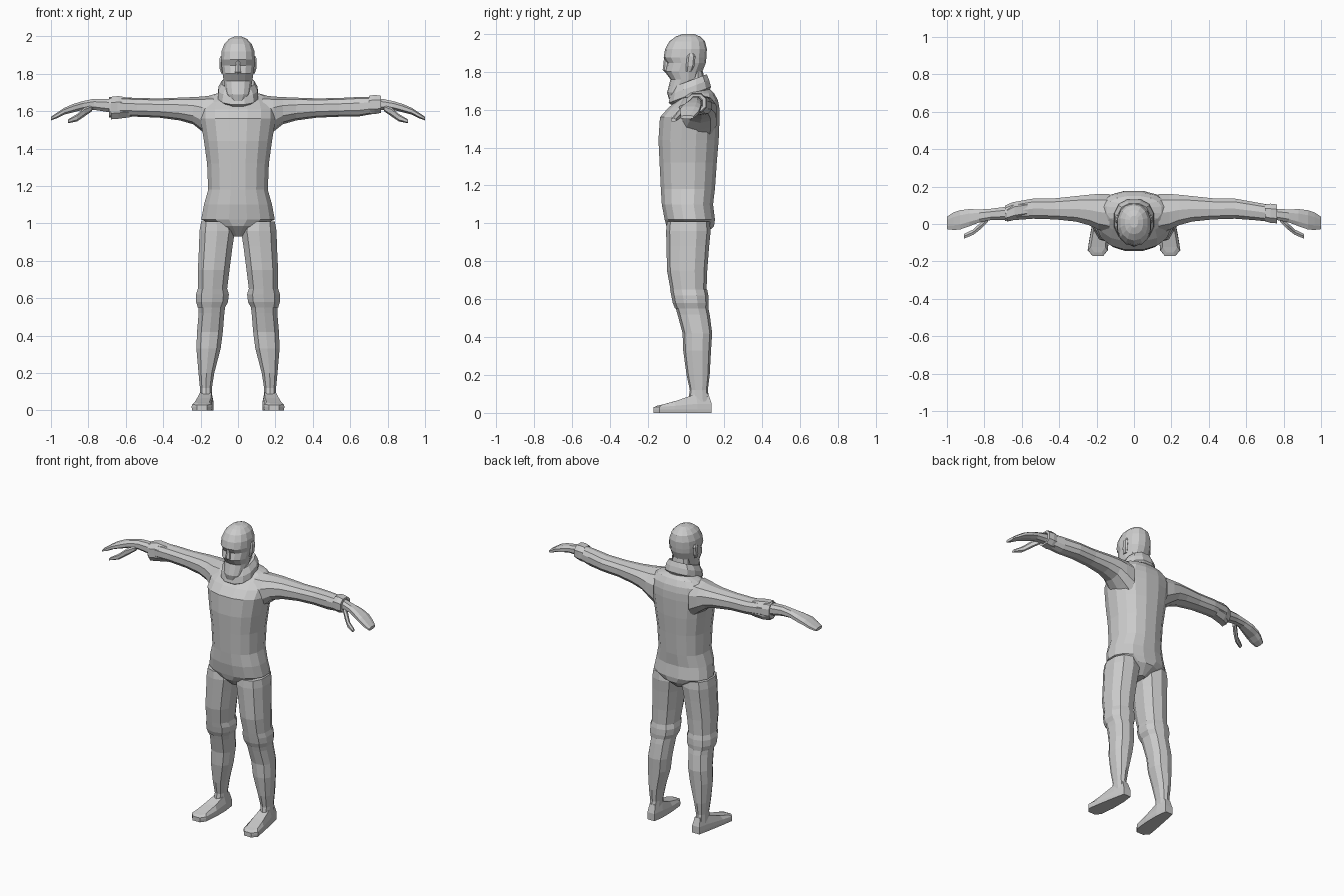
import bpy, bmesh, math

grey = bpy.data.materials.new("plain grey")
grey.diffuse_color = (0.6, 0.6, 0.6, 1)


def finish(name, bm, mirror=False):
    bmesh.ops.recalc_face_normals(bm, faces=bm.faces)
    mesh = bpy.data.meshes.new(name)
    bm.to_mesh(mesh)
    bm.free()
    mesh.materials.append(grey)
    obj = bpy.data.objects.new(name, mesh)
    bpy.context.collection.objects.link(obj)
    if mirror:
        obj.modifiers.new("Mirror", 'MIRROR').use_mirror_merge = False
    return obj


def loft(name, rings, axis='z', n=12, power=2.4, tilt=0.0, side=1, caps=(True, True), mirror=False):
    """Rings are (position along axis, low/high of first cross axis, low/high of second)."""
    bm = bmesh.new()
    loops = []
    for t, a0, a1, b0, b1 in rings:
        loop = []
        for i in range(n):
            ang = 2 * math.pi * (i + 0.5) / n
            c, s = math.cos(ang), math.sin(ang)
            a = (a0 + a1) / 2 + (a1 - a0) / 2 * math.copysign(abs(c) ** (2 / power), c)
            b = (b0 + b1) / 2 + (b1 - b0) / 2 * math.copysign(abs(s) ** (2 / power), s)
            co = (a, b, t + tilt * b) if axis == 'z' else (side * t, a, b)
            loop.append(bm.verts.new(co))
        loops.append(loop)
    for lo, hi in zip(loops, loops[1:]):
        for i in range(n):
            j = (i + 1) % n
            bm.faces.new((lo[i], lo[j], hi[j], hi[i]))
    if caps[0]:
        bm.faces.new(loops[0])
    if caps[1]:
        bm.faces.new(loops[-1])
    return finish(name, bm, mirror)


def upright(rows):
    """Centred rings from (z, half width, front y, back y)."""
    return [(z, -w, w, f, b) for z, w, f, b in rows]


# Torso with hips and sloping shoulders
loft("torso", upright([
    (0.93, 0.03, -0.05, 0.09), (0.985, 0.12, -0.105, 0.15), (1.02, 0.2, -0.115, 0.155),
    (1.10, 0.185, -0.13, 0.145), (1.18, 0.162, -0.135, 0.155), (1.32, 0.168, -0.142, 0.165),
    (1.44, 0.185, -0.148, 0.175), (1.56, 0.205, -0.14, 0.18), (1.61, 0.205, -0.095, 0.178),
    (1.65, 0.19, -0.045, 0.17), (1.685, 0.15, 0.0, 0.15), (1.705, 0.07, 0.02, 0.13)]),
    n=16, power=2.3)

# Legs
loft("leg", [
    (0.06, 0.14, 0.205, 0.01, 0.125), (0.12, 0.138, 0.205, 0.02, 0.115),
    (0.2, 0.125, 0.213, 0.003, 0.125), (0.33, 0.09, 0.225, -0.015, 0.132),
    (0.42, 0.078, 0.222, -0.018, 0.138), (0.52, 0.07, 0.213, -0.045, 0.125),
    (0.58, 0.062, 0.215, -0.062, 0.112), (0.64, 0.056, 0.217, -0.08, 0.108),
    (0.75, 0.042, 0.218, -0.1, 0.112), (0.88, 0.025, 0.212, -0.103, 0.122),
    (0.96, 0.012, 0.21, -0.105, 0.13), (1.01, 0.03, 0.2, -0.1, 0.125)],
    n=10, mirror=True, caps=(False, True))

# Knee bands
loft("knee_band", [
    (0.55, 0.066, 0.218, -0.058, 0.118), (0.58, 0.05, 0.228, -0.07, 0.12),
    (0.62, 0.045, 0.228, -0.078, 0.118), (0.65, 0.054, 0.219, -0.084, 0.112)],
    n=10, mirror=True, caps=(False, False))


# Feet: outline of the sole raised in steps, tapering toward the ankle
def foot():
    outline = [(0.14, 0.135), (0.195, 0.135), (0.212, 0.06), (0.235, -0.06), (0.248, -0.14),
               (0.22, -0.172), (0.165, -0.172), (0.14, -0.14), (0.13, -0.04), (0.13, 0.06)]
    bm = bmesh.new()
    loops = []
    for level in range(4):
        loop = []
        for x, y in outline:
            toe = min(max((0.04 - y) / 0.21, 0), 1)
            top = 0.1 - 0.062 * toe ** 0.7
            z = (0, 0.018, 0.3 * top + 0.018, top)[level]
            k = (0.96, 1.0, 0.97, 0.72)[level]
            cx = 0.172 + 0.02 * toe
            loop.append(bm.verts.new((cx + (x - cx) * k, y if level < 3 else y * 0.88, z)))
        loops.append(loop)
    for lo, hi in zip(loops, loops[1:]):
        for i in range(10):
            j = (i + 1) % 10
            bm.faces.new((lo[i], lo[j], hi[j], hi[i]))
    bm.faces.new(loops[0])
    # top strips across the foot
    top = loops[-1]
    for a, b in ((0, 1), (9, 2), (8, 3), (7, 4)):
        c, d = {0: (2, 9), 9: (3, 8), 8: (4, 7), 7: (5, 6)}[a]
        bm.faces.new((top[a], top[b], top[c], top[d]))
    finish("foot", bm, True)


foot()

# Arms: the sleeve is shorter on one side
sleeve = [
    (0.13, -0.05, 0.165, 1.44, 1.685), (0.19, -0.035, 0.165, 1.49, 1.678),
    (0.24, -0.01, 0.16, 1.53, 1.675), (0.31, 0.01, 0.152, 1.55, 1.672),
    (0.42, 0.022, 0.14, 1.565, 1.668), (0.54, 0.026, 0.138, 1.57, 1.67),
    (0.65, 0.018, 0.118, 1.572, 1.676)]
for side, label in ((1, "left"), (-1, "right")):
    end = [(0.75, 0.008, 0.1, 1.59, 1.675)] if side == 1 else [(0.69, 0.015, 0.1, 1.565, 1.675)]
    loft(label + "_sleeve", sleeve + end, 'x', 10, side=side, caps=(False, True))
    # Cuff
    if side == 1:
        cuff = [(0.7, 0.012, 0.108, 1.582, 1.685), (0.73, 0.002, 0.112, 1.58, 1.69),
                (0.765, 0.0, 0.108, 1.588, 1.685), (0.765, 0.02, 0.09, 1.6, 1.672)]
    else:
        cuff = [(0.57, 0.03, 0.13, 1.565, 1.672), (0.64, 0.018, 0.12, 1.555, 1.685),
                (0.68, 0.01, 0.095, 1.552, 1.68), (0.68, 0.03, 0.09, 1.59, 1.665)]
    loft(label + "_cuff", cuff, 'x', 8, side=side, caps=(False, False))
    # Hand with forearm end
    loft(label + "_hand", [
        (0.68, 0.02, 0.095, 1.59, 1.668), (0.77, 0.018, 0.083, 1.605, 1.668),
        (0.83, 0.005, 0.08, 1.605, 1.655), (0.88, -0.015, 0.083, 1.592, 1.64),
        (0.93, -0.033, 0.077, 1.58, 1.618), (0.965, -0.035, 0.065, 1.562, 1.595),
        (1.0, -0.03, 0.042, 1.55, 1.57)], 'x', 8, side=side)
    # Thumb
    loft(label + "_thumb", [
        (0.78, 0.01, 0.045, 1.6, 1.63), (0.82, -0.03, 0.01, 1.572, 1.62),
        (0.86, -0.06, -0.028, 1.545, 1.585), (0.91, -0.08, -0.052, 1.535, 1.555)],
        'x', 6, side=side)

# Neck, head and face
loft("neck", upright([(1.66, 0.07, -0.02, 0.11), (1.8, 0.062, 0.0, 0.09)]), n=10, caps=(False, False))
loft("head", upright([
    (1.655, 0.04, -0.09, -0.03), (1.69, 0.066, -0.1, 0.03), (1.76, 0.078, -0.082, 0.07),
    (1.80, 0.084, -0.112, 0.086), (1.845, 0.09, -0.1, 0.104), (1.875, 0.093, -0.118, 0.108),
    (1.92, 0.09, -0.11, 0.11), (1.96, 0.075, -0.088, 0.1), (1.985, 0.05, -0.055, 0.075),
    (1.998, 0.022, -0.02, 0.045)]), n=14, power=2.2)
loft("nose", upright([(1.795, 0.012, -0.11, -0.08), (1.81, 0.02, -0.123, -0.08),
                      (1.87, 0.009, -0.116, -0.08)]), n=6)
loft("ear", [(1.8, 0.075, 0.09, 0.0, 0.03), (1.83, 0.08, 0.1, 0.0, 0.045),
             (1.88, 0.08, 0.101, 0.005, 0.05), (1.895, 0.08, 0.092, 0.015, 0.04)], n=6, mirror=True)

# Scarf, higher at the back
loft("scarf", upright([
    (1.645, 0.07, -0.07, 0.12), (1.67, 0.11, -0.095, 0.135), (1.71, 0.108, -0.085, 0.125),
    (1.745, 0.088, -0.07, 0.112), (1.74, 0.068, -0.045, 0.085), (1.69, 0.06, -0.03, 0.08)]),
    n=12, tilt=0.38, caps=(False, False))
